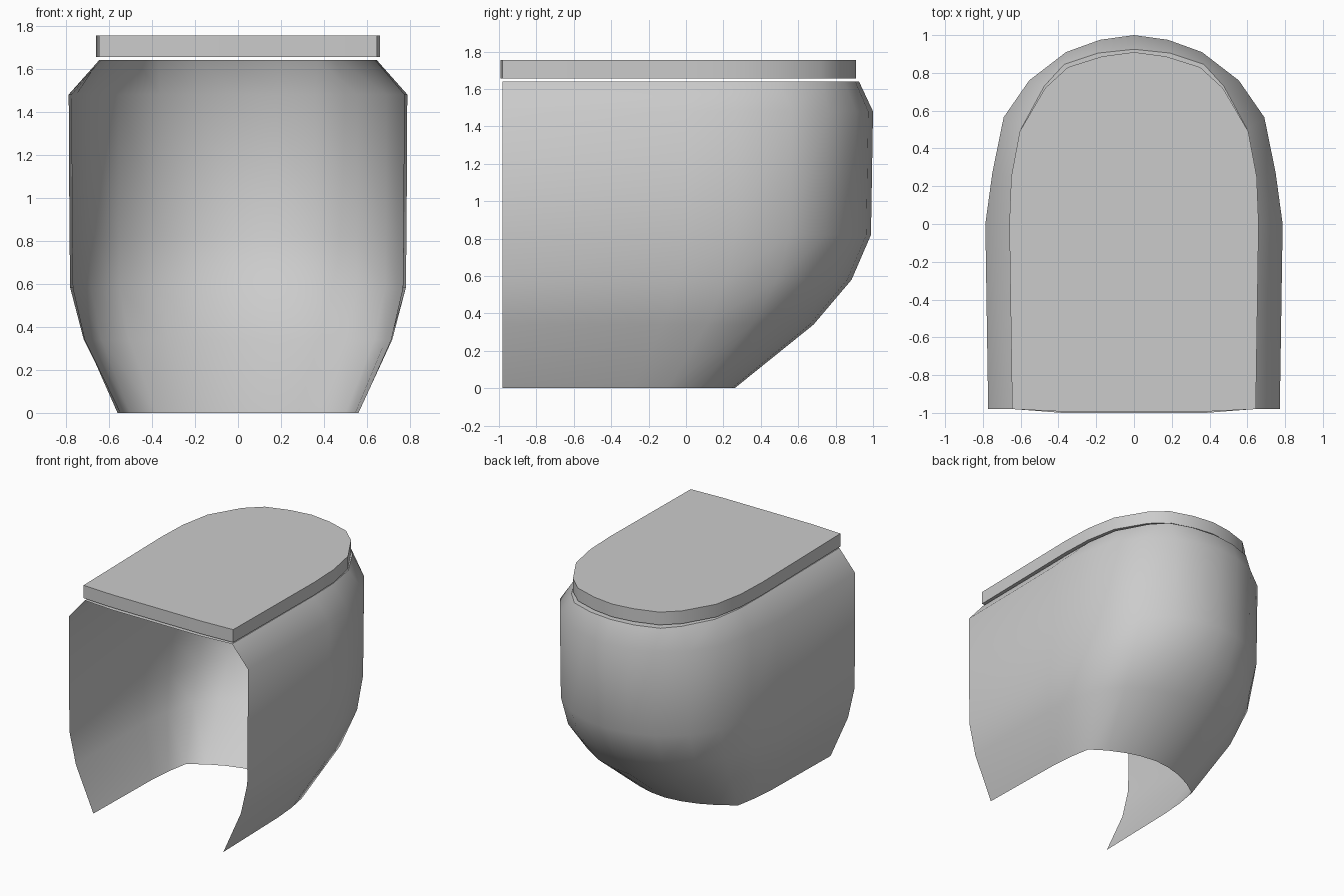
import bpy, bmesh
from math import radians

if "Cube" in bpy.data.objects:
    bpy.data.objects.remove(bpy.data.objects["Cube"])

# Half outlines, from the rounded nose (x = 0) along one side to the flat front
FLOOR = [(0, .26), (.13, .245), (.25, .21), (.38, .15), (.50, .07), (.53, -.10), (.545, -.29), (.56, -.98)]
FULL = [(0, 1), (.18, .975), (.36, .91), (.555, .76), (.69, .565), (.75, .27), (.787, 0), (.772, -.98)]
RIM = [(0, .925), (.19, .905), (.37, .845), (.475, .73), (.60, .50), (.64, .25), (.645, 0), (.635, -.98)]
LID = [(0, .91), (.17, .887), (.35, .83), (.47, .72), (.605, .49), (.65, .25), (.66, 0), (.645, -.98)]


def blend(tx, ty):
    return [(a[0] + (b[0] - a[0]) * tx, a[1] + (b[1] - a[1]) * ty) for a, b in zip(FLOOR, FULL)]


def mirrored(half):
    return [(-x, y) for x, y in reversed(half[1:])] + half


def finish(name, bm, angle):
    mesh = bpy.data.meshes.new(name)
    bm.to_mesh(mesh)
    bm.free()
    obj = bpy.data.objects.new(name, mesh)
    bpy.context.collection.objects.link(obj)
    bpy.ops.object.select_all(action='DESELECT')
    obj.select_set(True)
    bpy.context.view_layer.objects.active = obj
    bpy.ops.object.shade_smooth_by_angle(angle=radians(angle))
    return obj


def plate(name, half, z, height, bow):
    """Flat plate from a half outline, with a slightly bowed front edge."""
    bm = bmesh.new()
    outline = mirrored(half) + [(.38, bow), (-.38, bow)]
    face = bm.faces.new([bm.verts.new((x, y, z)) for x, y in reversed(outline)])
    if height:
        geom = bmesh.ops.extrude_face_region(bm, geom=[face], use_keep_orig=True)['geom']
        for v in geom:
            if isinstance(v, bmesh.types.BMVert):
                v.co.z += height
        bmesh.ops.recalc_face_normals(bm, faces=bm.faces)
    elif face.normal.z <= 0:
        face.normal_flip()
    return finish(name, bm, 30)


# Bowl shell: lofted U-shaped sections, open at the front and underneath
levels = [(0, FLOOR), (.34, blend(.71, .57)), (.58, blend(.97, .845)),
          (.82, blend(.985, .985)), (1.48, FULL), (1.64, RIM)]
bm = bmesh.new()
rows = [[bm.verts.new((x, y, z)) for x, y in mirrored(half)] for z, half in levels]
for low, high in zip(rows, rows[1:]):
    for i in range(len(low) - 1):
        bm.faces.new((low[i + 1], low[i], high[i], high[i + 1]))
finish("bowl_shell", bm, 60)

# Rim surface closing the top of the bowl
plate("bowl_rim", RIM, 1.64, 0, -1.0)

# Lid
plate("lid", LID, 1.655, .10, -.993)
